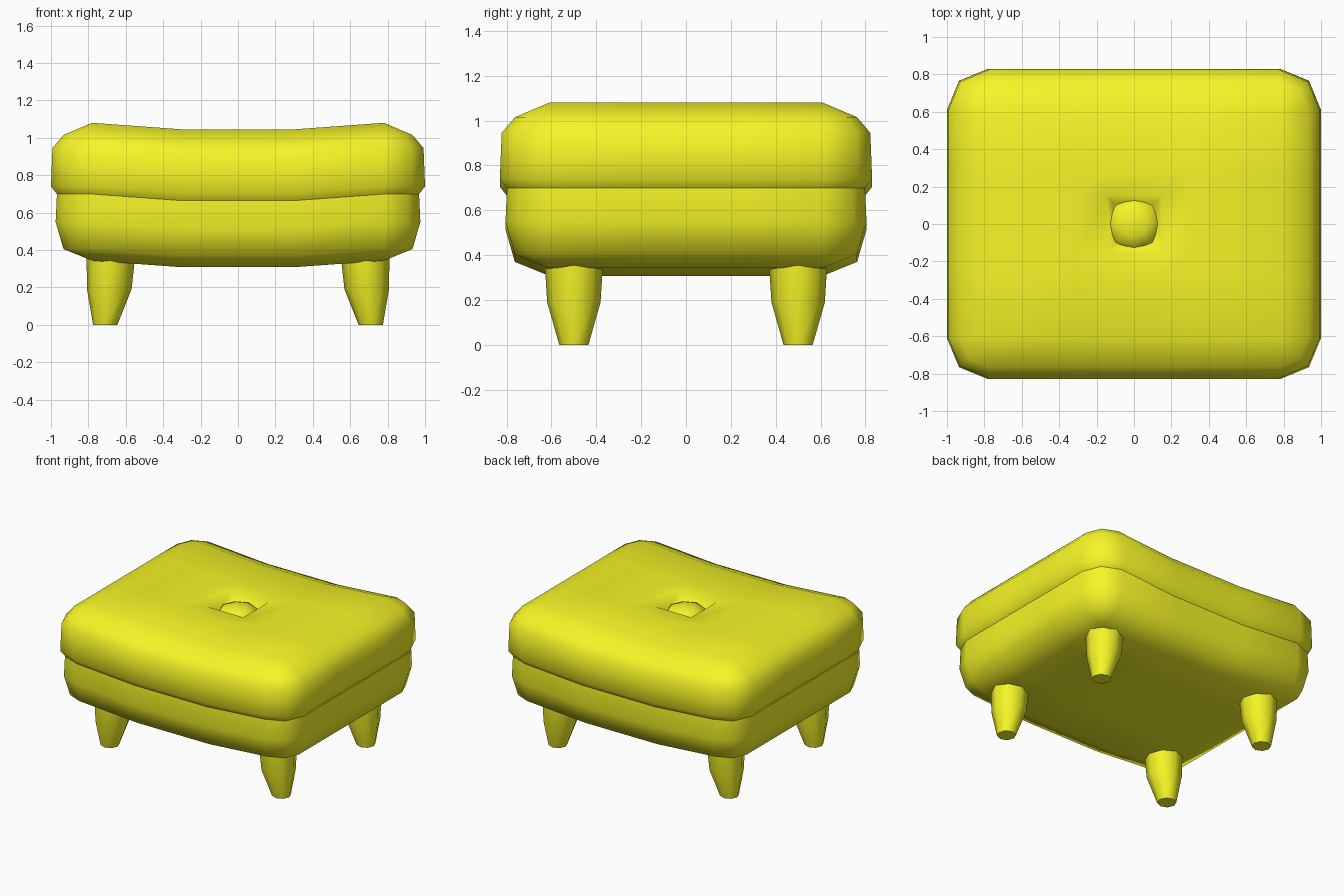
import bpy, bmesh, math

if "Cube" in bpy.data.objects:
    bpy.data.objects.remove(bpy.data.objects["Cube"])

CORE_X, CORE_Y = 0.78, 0.61
XS = [-CORE_X, -0.3, -0.15, 0.15, 0.3, CORE_X]
YS = [-CORE_Y, -0.27, -0.15, 0.15, 0.27, CORE_Y]

mat = bpy.data.materials.new("yellow_fabric")
mat.diffuse_color = (0.92, 0.92, 0.02, 1)
mat.use_nodes = True
mat.node_tree.nodes["Principled BSDF"].inputs["Base Color"].default_value = mat.diffuse_color


def finish(name, bm):
    me = bpy.data.meshes.new(name)
    bm.to_mesh(me)
    bm.free()
    me.materials.append(mat)
    ob = bpy.data.objects.new(name, me)
    bpy.context.collection.objects.link(ob)
    bpy.ops.object.select_all(action='DESELECT')
    ob.select_set(True)
    bpy.context.view_layer.objects.active = ob
    bpy.ops.object.shade_smooth_by_angle(angle=math.radians(60))
    return ob


def skin(bm, loops):
    """Join counter-clockwise loops from bottom to top."""
    rings = [[bm.verts.new(p) for p in loop] for loop in loops]
    n = len(rings[0])
    for a, b in zip(rings, rings[1:]):
        for i in range(n):
            j = (i + 1) % n
            bm.faces.new((a[i], a[j], b[j], b[i]))
    return rings


def outline(r, z):
    """Rectangle with two-segment rounded corners."""
    pts = []

    def arc(sx, sy, start):
        for k in range(3):
            a = math.radians(start + 45 * k)
            pts.append((sx * CORE_X + r * math.cos(a), sy * CORE_Y + r * math.sin(a), z))

    pts += [(CORE_X + r, y, z) for y in YS[1:-1]]
    arc(1, 1, 0)
    pts += [(x, CORE_Y + r, z) for x in reversed(XS[1:-1])]
    arc(-1, 1, 90)
    pts += [(-CORE_X - r, y, z) for y in reversed(YS[1:-1])]
    arc(-1, -1, 180)
    pts += [(x, -CORE_Y - r, z) for x in XS[1:-1]]
    arc(1, -1, 270)
    return pts


def padded_body(name, profile, cap_z, cap_up):
    bm = bmesh.new()
    skin(bm, [outline(r, z) for r, z in profile])
    # flat gridded cap
    g = [[bm.verts.new((x, y, cap_z)) for y in YS] for x in XS]
    for i in range(len(XS) - 1):
        for j in range(len(YS) - 1):
            q = [g[i][j], g[i + 1][j], g[i + 1][j + 1], g[i][j + 1]]
            bm.faces.new(q if cap_up else q[::-1])
    bmesh.ops.remove_doubles(bm, verts=bm.verts[:], dist=0.0005)
    # sunken square under the button
    if cap_up:
        centre = [f for f in bm.faces
                  if f.calc_center_median().xy.length < 0.01]
        bmesh.ops.inset_region(bm, faces=centre, thickness=0.05, depth=-0.06)
    # sag towards the middle
    for v in bm.verts:
        v.co.z -= 0.035 * min(1, max(0, (CORE_X - abs(v.co.x)) / 0.48))
    return finish(name, bm)


# cushion and upholstered base
padded_body("cushion", [(0.185, 0.695), (0.22, 0.74), (0.212, 0.945),
                        (0.153, 1.015), (0, 1.08)], 1.08, True)
padded_body("base", [(0, 0.343), (0.153, 0.405), (0.195, 0.55),
                     (0.188, 0.70)], 0.343, False)

# button
bm = bmesh.new()
bmesh.ops.create_uvsphere(bm, u_segments=8, v_segments=6, radius=0.14)
for v in bm.verts:
    v.co.z = 0.985 + v.co.z * 0.4
finish("button", bm)

# four tapered legs: (centre x, radius, height)
LEG = [(0.71, 0.065, 0), (0.688, 0.119, 0.19), (0.68, 0.13, 0.365)]
for sx, side in ((-1, "left"), (1, "right")):
    for sy, end in ((-1, "front"), (1, "back")):
        bm = bmesh.new()
        rings = skin(bm, [[(sx * cx + r * math.cos(k * math.pi / 4),
                            sy * 0.5 + r * math.sin(k * math.pi / 4), z)
                           for k in range(8)] for cx, r, z in LEG])
        bm.faces.new(rings[0][::-1])
        bm.faces.new(rings[-1])
        finish(f"{end}_{side}_leg", bm)
